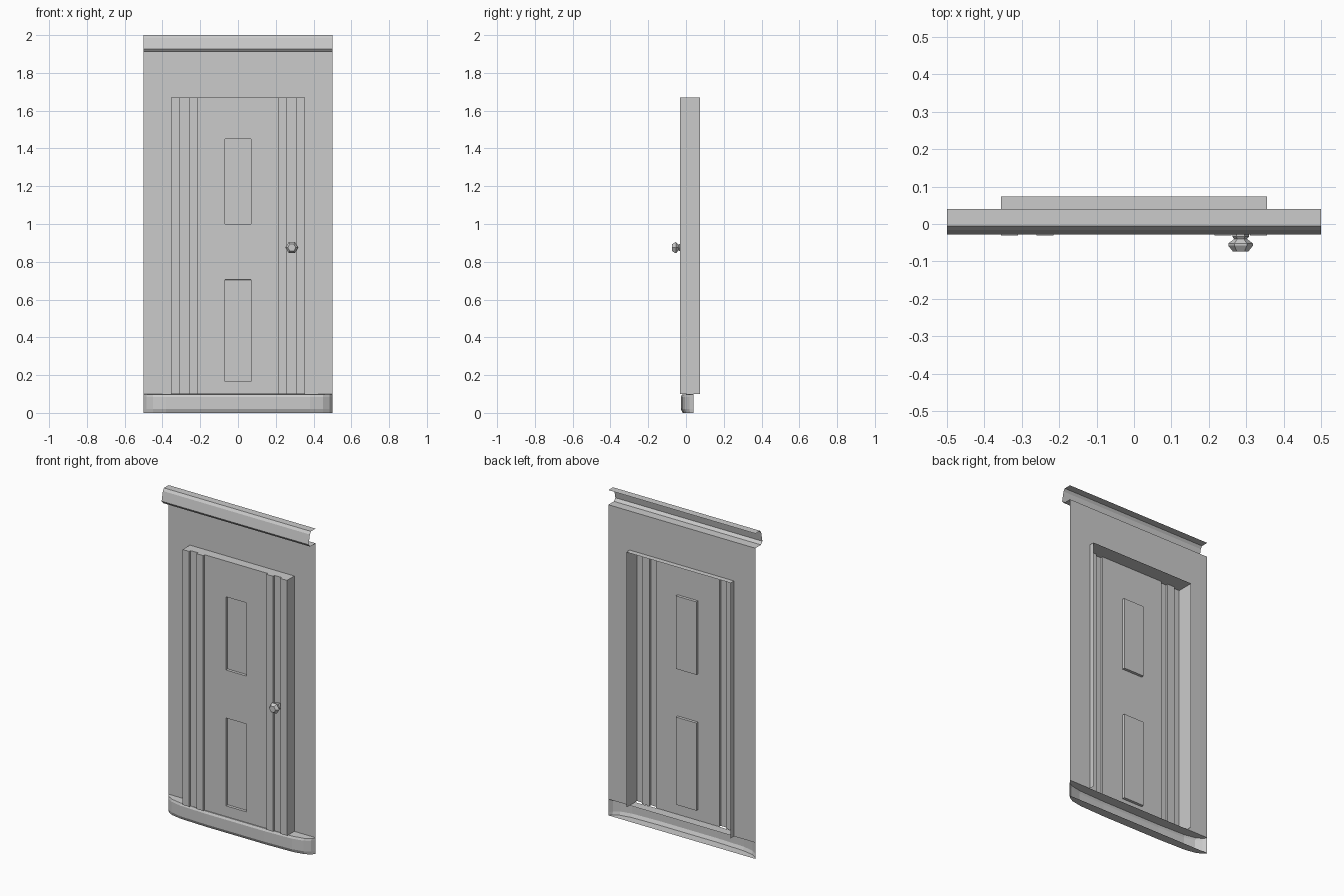
import bpy, bmesh, math

if "Cube" in bpy.data.objects:
    bpy.data.objects.remove(bpy.data.objects["Cube"])

WALL, FACE, STRIP, BACK = 0.04, -0.017, -0.031, 0.073   # depths (y)
Z0, Z1 = 0.1, 1.67                                      # doorway bottom / top


def finish(bm, name, closed=False):
    """Weld, orient open sheets towards the front, link object."""
    bmesh.ops.remove_doubles(bm, verts=bm.verts, dist=1e-5)
    bmesh.ops.recalc_face_normals(bm, faces=bm.faces)
    if not closed and sum(f.normal.y * f.calc_area() for f in bm.faces) > 0:
        bmesh.ops.reverse_faces(bm, faces=bm.faces)
    me = bpy.data.meshes.new(name)
    bm.to_mesh(me)
    bm.free()
    ob = bpy.data.objects.new(name, me)
    bpy.context.collection.objects.link(ob)
    return ob


def skin(bm, rows, wrap=False):
    """Quads between successive rows of points."""
    vs = [[bm.verts.new(p) for p in r] for r in rows]
    for a, b in zip(vs, vs[1:]):
        n = len(a)
        for i in range(n if wrap else n - 1):
            j = (i + 1) % n
            bm.faces.new((a[i], a[j], b[j], b[i]))
    return vs


# wall sheet with a doorway opening
bm = bmesh.new()
outer = [(-0.5, Z0), (-0.5, 1.91), (0.5, 1.91), (0.5, Z0)]
inner = [(-0.355, Z0), (-0.355, Z1), (0.355, Z1), (0.355, Z0)]
skin(bm, [[(x, WALL, z) for x, z in r] for r in (outer, inner)])
finish(bm, "wall")

# door and frame: stepped plan profile run up through the panel levels
half = [(0.07, FACE), (0.215, FACE), (0.215, STRIP), (0.26, STRIP), (0.26, FACE),
        (0.31, FACE), (0.31, STRIP), (0.355, STRIP), (0.355, BACK)]
plan = [(-x, y) for x, y in reversed(half)] + half
levels = [Z0, 0.165, 0.705, 1.0, 1.45, Z1]
bm = bmesh.new()
rows = skin(bm, [[(x, y, z) for x, y in plan] for z in levels])
bm.faces.new(rows[-1])
# two recessed panels
bm.faces.ensure_lookup_table()
panels = [f for f in bm.faces if abs(f.calc_center_median().x) < 0.01
          and any(a < f.calc_center_median().z < b for a, b in ((0.165, 0.705), (1.0, 1.45)))
          and abs(f.normal.z) < 0.5]
bm.normal_update()
bmesh.ops.inset_individual(bm, faces=panels, thickness=0.001)
for f in panels:
    for v in f.verts:
        v.co.y = FACE + 0.016
finish(bm, "door_and_frame")

# cornice: open channel along the top
bm = bmesh.new()
prof = [(WALL, 2.0), (-0.005, 2.0), (-0.016, 1.985), (-0.028, 1.927), (-0.014, 1.91), (WALL, 1.91)]
skin(bm, [[(x, y, z) for y, z in prof] for x in (-0.5, 0.5)])
finish(bm, "cornice")

# doorstep: channel with a bowed front, open at the back
bm = bmesh.new()
rows = []
for x, d in ((0.5, 0.0), (0.485, 0.022), (0.45, 0.045), (0.38, 0.06), (0.2, 0.067)):
    rows.append([(x, WALL, Z0), (x, WALL - d * 0.9, 0.098), (x, WALL - d, 0.085),
                 (x, WALL - d, 0.02), (x, WALL - d * 0.85, 0.0), (x, WALL, 0.0)])
rows += [[(-x, y, z) for x, y, z in r] for r in reversed(rows)]
skin(bm, rows)
bmesh.ops.dissolve_degenerate(bm, edges=bm.edges, dist=1e-5)
finish(bm, "doorstep")

# six-sided door knob
bm = bmesh.new()
rings = [(0.022, FACE), (0.022, -0.034), (0.017, -0.04), (0.033, -0.052), (0.033, -0.058), (0.021, -0.073)]
rows = skin(bm, [[(0.285 + r * math.cos(k * math.pi / 3), y, 0.875 + r * math.sin(k * math.pi / 3))
                  for k in range(6)] for r, y in rings], wrap=True)
bm.faces.new(rows[0])
bm.faces.new(rows[-1])
finish(bm, "knob", closed=True)
